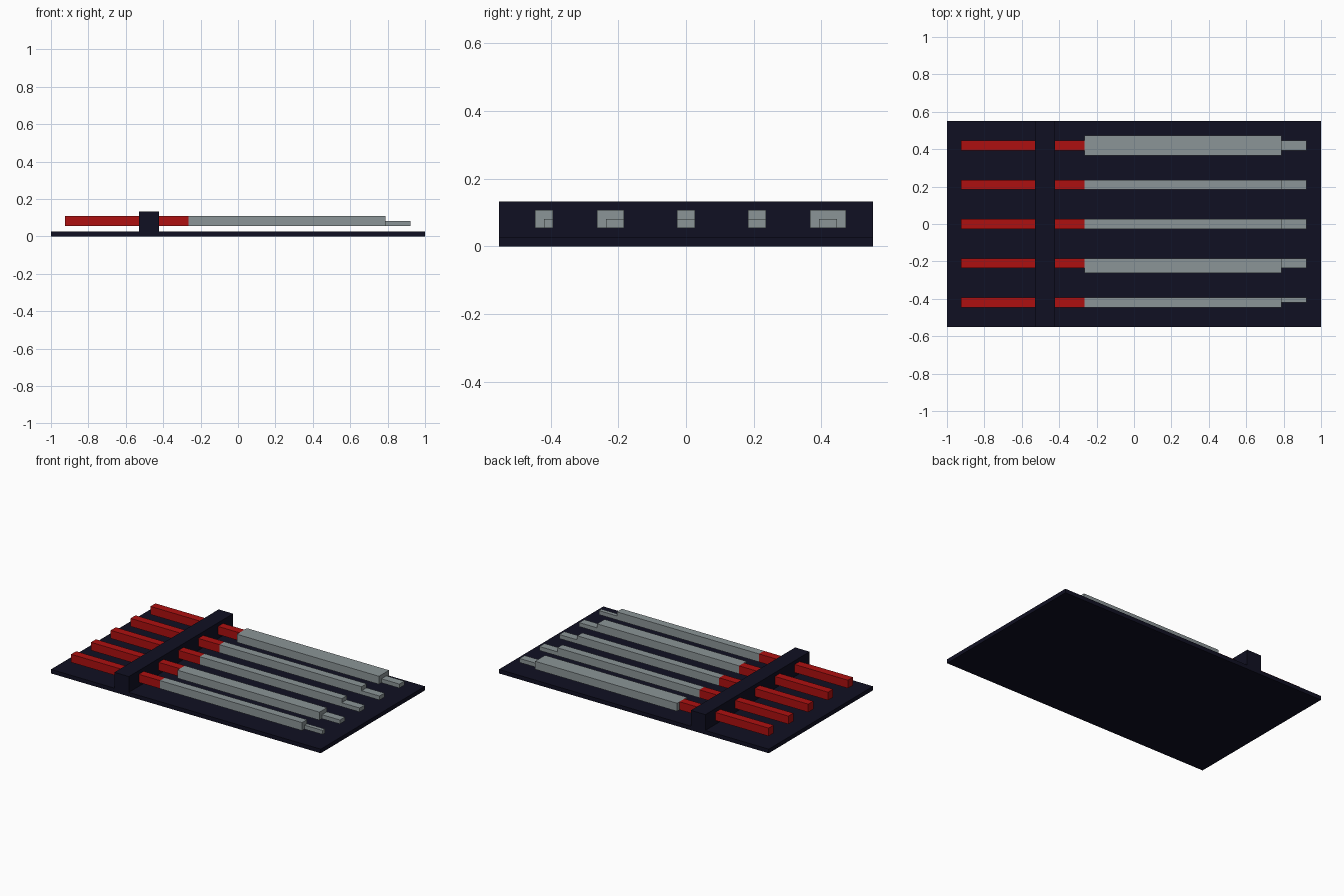
import bpy
import bmesh
from mathutils import Vector

if "Cube" in bpy.data.objects:
    bpy.data.objects.remove(bpy.data.objects["Cube"])


def make_mat(name, rgb):
    m = bpy.data.materials.new(name)
    m.diffuse_color = (*rgb, 1.0)
    m.use_nodes = True
    m.node_tree.nodes["Principled BSDF"].inputs["Base Color"].default_value = m.diffuse_color
    return m


NAVY = make_mat("dark_navy", (0.005, 0.005, 0.016))
RED = make_mat("red", (0.42, 0.005, 0.005))
STEEL = make_mat("steel_grey", (0.26, 0.30, 0.31))


def box(name, lo, hi, mat):
    """Axis-aligned box between two corners."""
    lo, hi = Vector(lo), Vector(hi)
    mid, size = (lo + hi) / 2, hi - lo
    bm = bmesh.new()
    bmesh.ops.create_cube(bm, size=1.0)
    for v in bm.verts:
        v.co = Vector(a * b for a, b in zip(v.co, size))
    mesh = bpy.data.meshes.new(name)
    bm.to_mesh(mesh)
    bm.free()
    mesh.materials.append(mat)
    obj = bpy.data.objects.new(name, mesh)
    obj.location = mid
    bpy.context.collection.objects.link(obj)
    return obj


# Tray and the cross bar that holds the tools
box("base_plate", (-1, -0.552, 0), (1, 0.552, 0.027), NAVY)
box("holder_bar", (-0.53, -0.552, 0.027), (-0.423, 0.552, 0.133), NAVY)

# Tools: row centre, shaft y offsets (min, max), tip y offsets (min, max)
W = 0.0265
Z0, Z_TIP, Z1 = 0.054, 0.081, 0.108
tools = [
    (-0.42, (-W, W), (0.0, W)),
    (-0.21, (-2 * W, W), (-W, W)),
    (0.0, (-W, W), (-W, W)),
    (0.21, (-W, W), (-W, W)),
    (0.42, (-2 * W, 2 * W), (-W, W)),
]
for i, (y, shaft, tip) in enumerate(tools, 1):
    box(f"handle_{i}", (-0.925, y - W, Z0), (-0.265, y + W, Z1), RED)
    box(f"shaft_{i}", (-0.265, y + shaft[0], Z0), (0.788, y + shaft[1], Z1), STEEL)
    box(f"tip_{i}", (0.788, y + tip[0], Z0), (0.921, y + tip[1], Z_TIP), STEEL)
